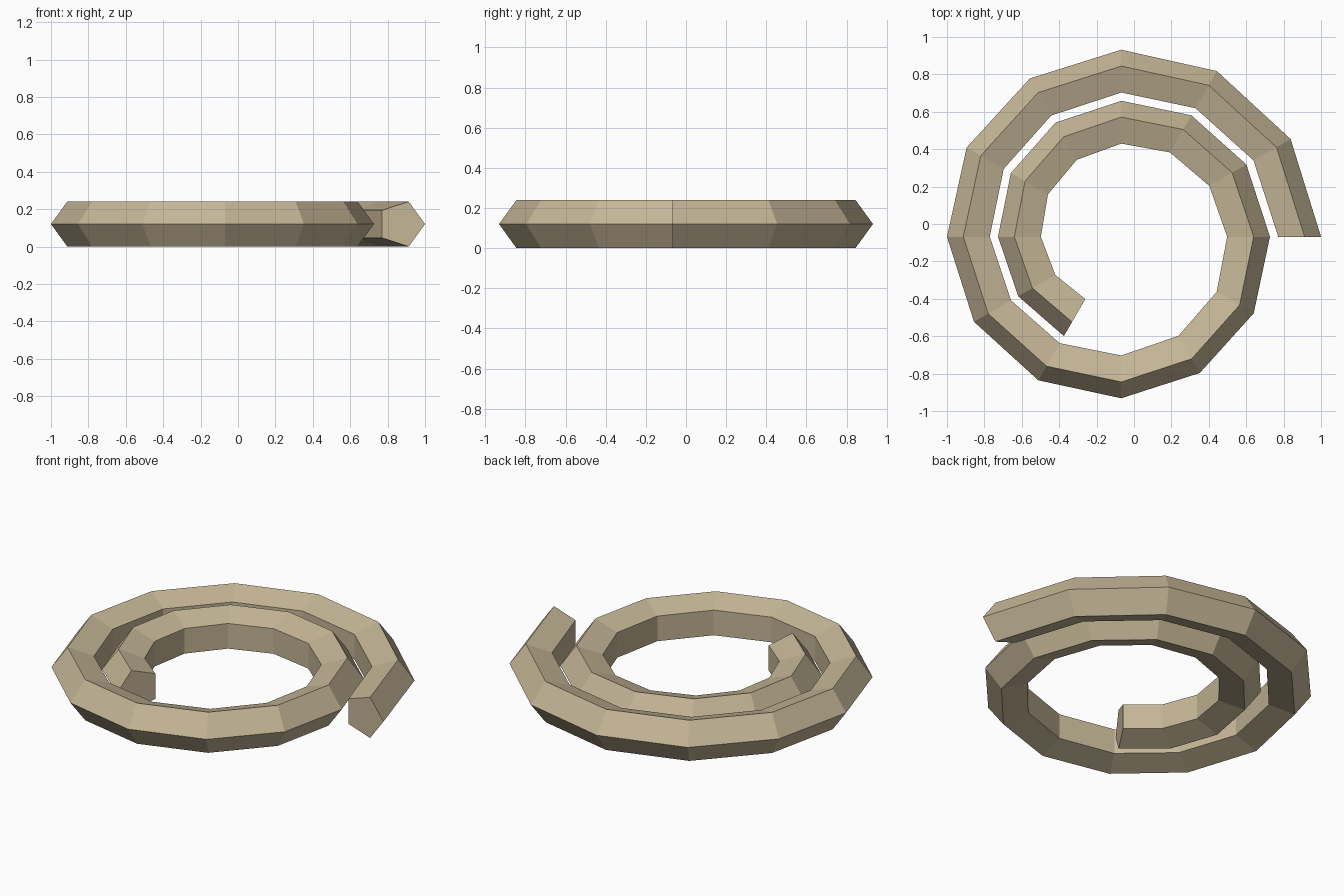
import bpy
import bmesh
from math import cos, sin, pi, radians

cube = bpy.data.objects.get("Cube")
if cube:
    bpy.data.objects.remove(cube, do_unlink=True)

SIDES = 5            # pentagonal tube, one point facing outward
TUBE = 0.1265        # tube radius
STEPS = 20           # thirty-degree steps along the coil
SHRINK = 0.02275     # radius lost at each step
CENTRE = -3 * SHRINK
START = 1 - CENTRE - TUBE
HALF_HEIGHT = TUBE * sin(2 * pi / SIDES)


def section(bm, step):
    """Ring of tube vertices standing in the radial plane of one step."""
    angle = radians(30 * step)
    radius = START - SHRINK * step
    ring = []
    for i in range(SIDES):
        a = 2 * pi * i / SIDES
        r = radius + TUBE * cos(a)
        ring.append(bm.verts.new((CENTRE + r * cos(angle),
                                  CENTRE + r * sin(angle),
                                  HALF_HEIGHT + TUBE * sin(a))))
    return ring


# Material
tan = bpy.data.materials.new("tan")
tan.use_nodes = True
colour = (0.56, 0.47, 0.31, 1)
tan.diffuse_color = colour
tan.node_tree.nodes["Principled BSDF"].inputs["Base Color"].default_value = colour

# Spiral tube with capped ends
bm = bmesh.new()
rings = [section(bm, s) for s in range(STEPS + 1)]
for a, b in zip(rings, rings[1:]):
    for i in range(SIDES):
        j = (i + 1) % SIDES
        bm.faces.new((a[i], a[j], b[j], b[i]))
bm.faces.new(rings[0])
bm.faces.new(rings[-1])
bmesh.ops.recalc_face_normals(bm, faces=bm.faces)

mesh = bpy.data.meshes.new("spiral_coil")
bm.to_mesh(mesh)
bm.free()
mesh.materials.append(tan)
coil = bpy.data.objects.new("spiral_coil", mesh)
bpy.context.collection.objects.link(coil)
